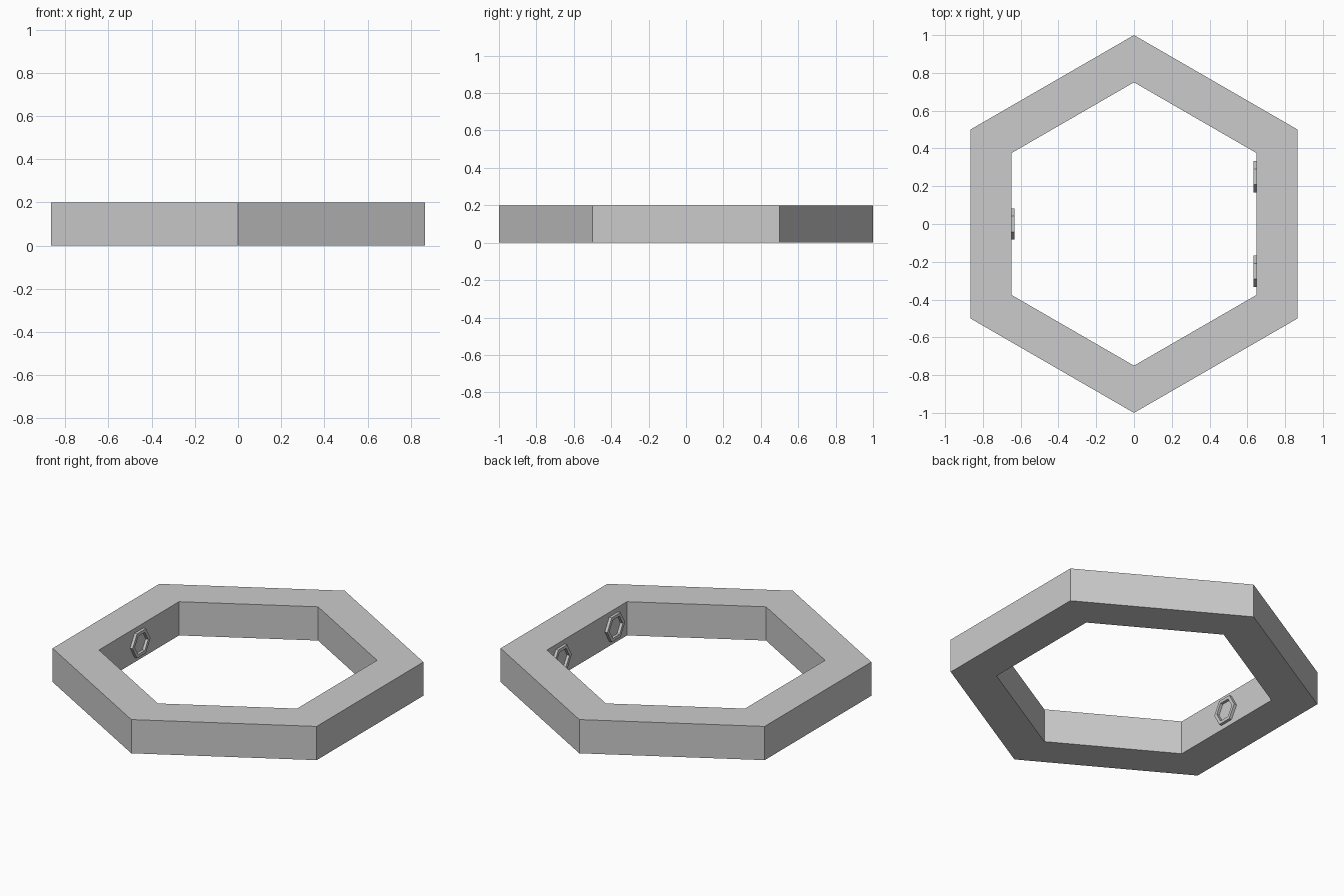
import bpy, bmesh, math
from mathutils import Matrix

if "Cube" in bpy.data.objects:
    bpy.data.objects.remove(bpy.data.objects["Cube"])

SIDES, OUTER, INNER, HEIGHT = 6, 1.0, 0.75, 0.2
SMALL = 1 / 12


def hex_ring(name, matrix):
    """Hexagonal ring standing on its local z = 0, corners on local y."""
    bm = bmesh.new()
    profile = [(OUTER, 0), (OUTER, HEIGHT), (INNER, HEIGHT), (INNER, 0)]
    loops = []
    for i in range(SIDES):
        a = math.radians(90) + math.tau * i / SIDES
        loops.append([bm.verts.new((r * math.cos(a), r * math.sin(a), z)) for r, z in profile])
    for i in range(SIDES):
        a, b = loops[i], loops[(i + 1) % SIDES]
        for j in range(4):
            k = (j + 1) % 4
            bm.faces.new((a[j], b[j], b[k], a[k]))
    bmesh.ops.transform(bm, matrix=matrix, verts=bm.verts)
    bmesh.ops.recalc_face_normals(bm, faces=bm.faces)
    mesh = bpy.data.meshes.new(name)
    bm.to_mesh(mesh)
    bm.free()
    obj = bpy.data.objects.new(name, mesh)
    bpy.context.collection.objects.link(obj)
    return obj


# Large hexagonal frame
hex_ring("hexagon_frame", Matrix.Identity(4))

# Small copies on the inner walls: one on the left, two on the right
wall = INNER * math.cos(math.pi / SIDES)
for name, side, y in (("left_small_ring", -1, 0.0),
                      ("right_front_small_ring", 1, -0.25),
                      ("right_back_small_ring", 1, 0.25)):
    hex_ring(name, Matrix.Translation((side * wall, y, HEIGHT / 2))
             @ Matrix.Rotation(-side * math.pi / 2, 4, 'Y')
             @ Matrix.Scale(SMALL, 4))
